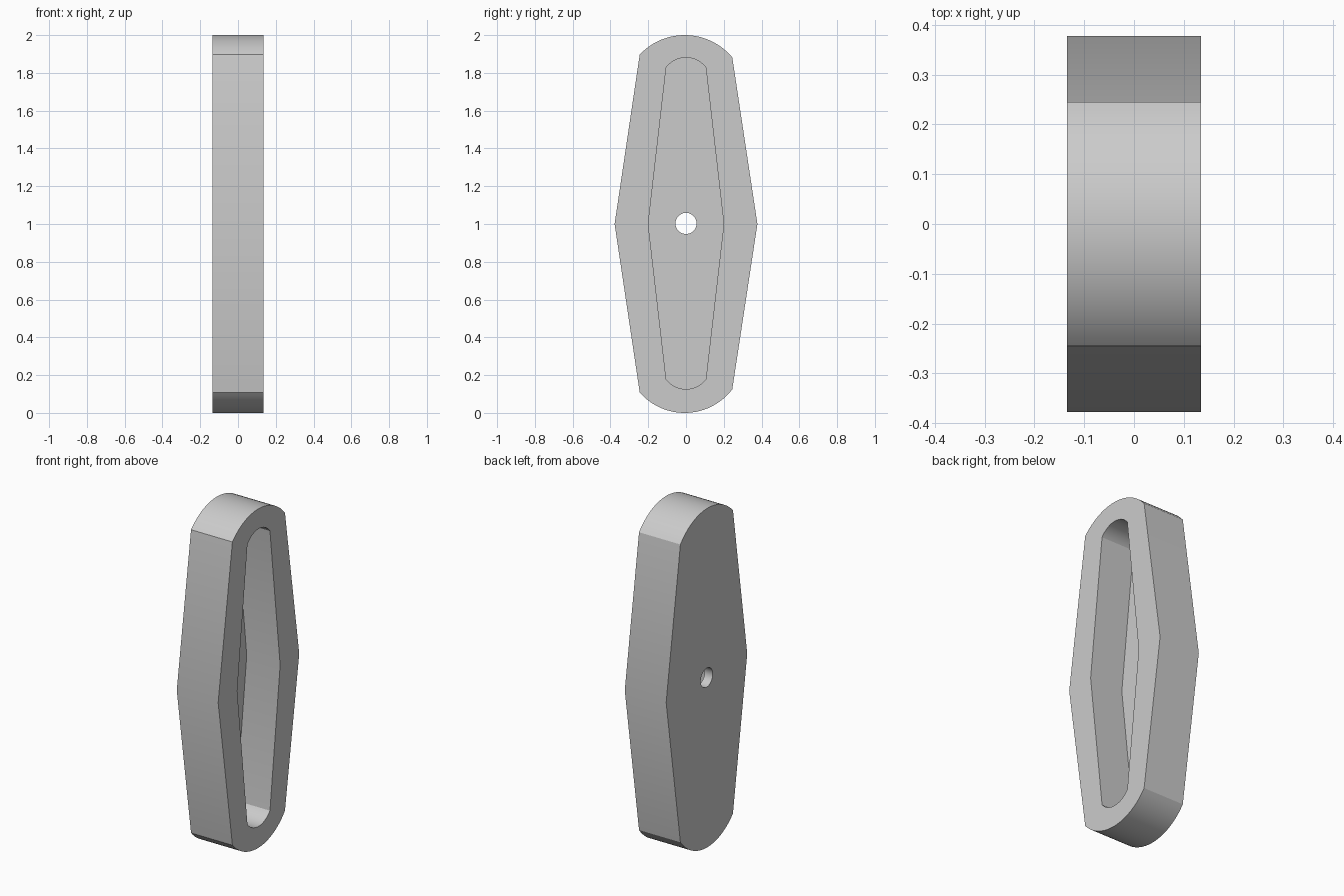
import bpy, bmesh, math
from mathutils import Vector

cube = bpy.data.objects.get("Cube")
if cube:
    bpy.data.objects.remove(cube, do_unlink=True)

grey = bpy.data.materials.new("plain grey")
grey.use_nodes = True
COLOUR = (0.6, 0.6, 0.6, 1)
grey.diffuse_color = COLOUR
grey.node_tree.nodes["Principled BSDF"].inputs["Base Color"].default_value = COLOUR


def arc(a, mid, b, steps=24):
    """Points of the circular arc from a through mid to b, both ends included."""
    a, mid, b = Vector(a), Vector(mid), Vector(b)
    u, v = mid - a, b - a
    d = 2 * (u.x * v.y - u.y * v.x)
    c = a + Vector((v.y * u.length_squared - u.y * v.length_squared,
                    u.x * v.length_squared - v.x * u.length_squared)) / d
    start = math.atan2(a.y - c.y, a.x - c.x)
    sweep = (math.atan2(b.y - c.y, b.x - c.x) - start) % math.tau
    r = (a - c).length
    return [(c.x + r * math.cos(start + sweep * i / steps),
             c.y + r * math.sin(start + sweep * i / steps)) for i in range(steps + 1)]


def prism(name, outline, x0, x1):
    """Extrude a (y, z) outline along x."""
    bm = bmesh.new()
    face = bm.faces.new([bm.verts.new((x0, y, z)) for y, z in outline])
    out = bmesh.ops.extrude_face_region(bm, geom=[face])["geom"]
    bmesh.ops.translate(bm, vec=(x1 - x0, 0, 0),
                        verts=[g for g in out if isinstance(g, bmesh.types.BMVert)])
    bmesh.ops.recalc_face_normals(bm, faces=bm.faces)
    mesh = bpy.data.meshes.new(name)
    bm.to_mesh(mesh)
    bm.free()
    mesh.materials.append(grey)
    obj = bpy.data.objects.new(name, mesh)
    bpy.context.collection.objects.link(obj)
    return obj


# Tapered outlines: side apexes joined to rounded ends
outer = ([(0.378, 1)] + arc((0.245, 1.882), (0, 2), (-0.245, 1.897))
         + [(-0.378, 1)] + arc((-0.245, 0.108), (0, 0), (0.245, 0.125)))
inner = ([(0.2, 1)] + arc((0.105, 1.828), (0, 1.881), (-0.105, 1.828))
         + [(-0.2, 1)] + arc((-0.105, 0.178), (0, 0.126), (0.105, 0.178)))
circle = [(0.056 * math.cos(math.tau * i / 48), 1.003 + 0.056 * math.sin(math.tau * i / 48))
          for i in range(48)]

housing = prism("housing", outer, -0.135, 0.135)
cutters = [prism("recess_cutter", inner, -0.083, 0.3),
           prism("hole_cutter", circle, -0.3, 0.2)]

# Cut the recess and the pivot hole
bpy.context.view_layer.objects.active = housing
for cutter in cutters:
    cutter.hide_render = True
    mod = housing.modifiers.new(cutter.name, "BOOLEAN")
    mod.operation, mod.solver, mod.object = "DIFFERENCE", "EXACT", cutter
    bpy.ops.object.modifier_apply(modifier=mod.name)
    bpy.data.objects.remove(cutter, do_unlink=True)

bpy.ops.object.select_all(action="DESELECT")
housing.select_set(True)
bpy.ops.object.shade_smooth_by_angle(angle=math.radians(25))
